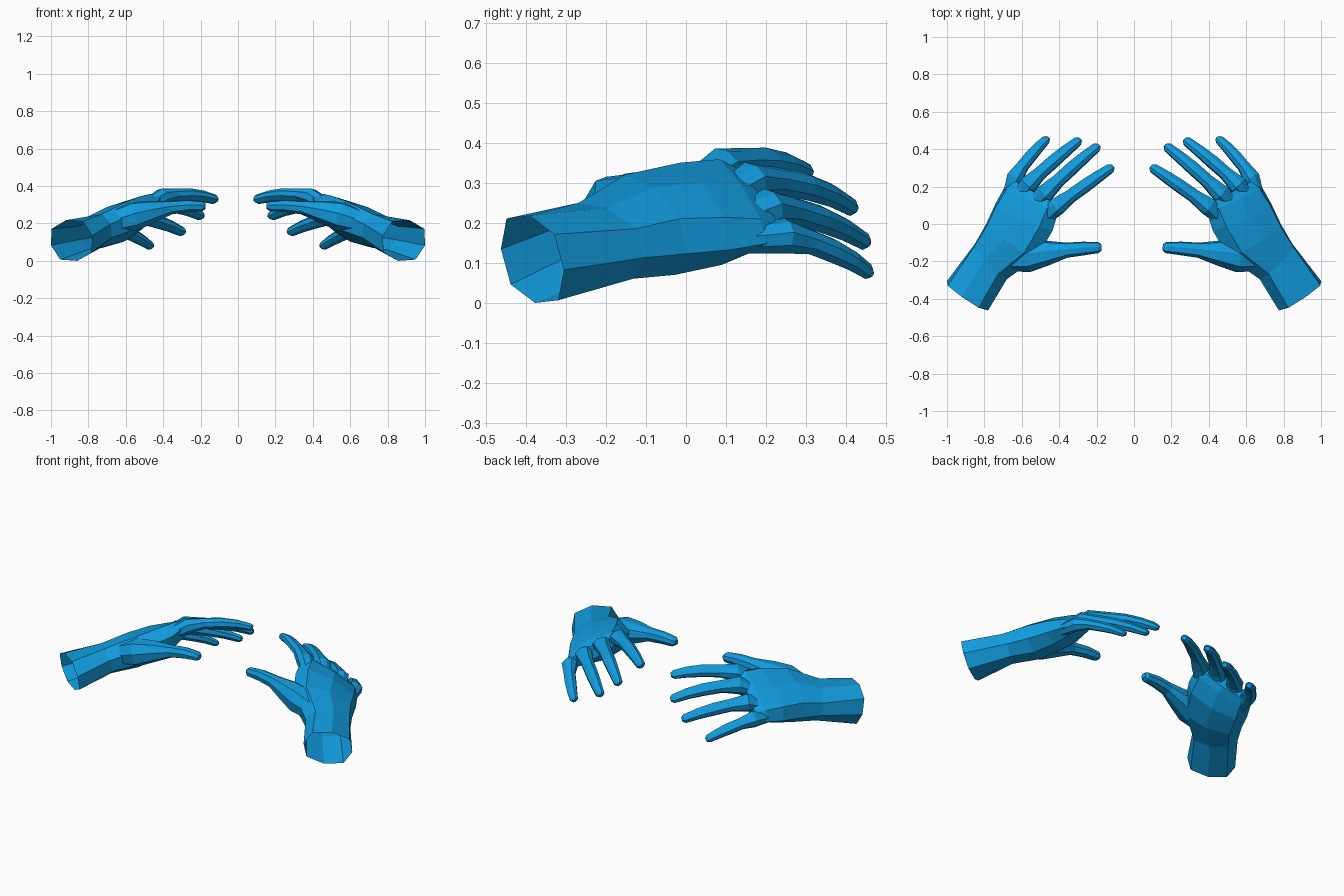
import bpy, bmesh, math
from mathutils import Vector

if "Cube" in bpy.data.objects:
    bpy.data.objects.remove(bpy.data.objects["Cube"])

blue = bpy.data.materials.new("bright blue")
blue.diffuse_color = (0.006, 0.33, 0.73, 1)
blue.use_nodes = True
blue.node_tree.nodes["Principled BSDF"].inputs["Base Color"].default_value = blue.diffuse_color

# Palm sections, wrist to knuckles: outer edge, thumb-side edge, half thickness
PALM = [((1.0, -.305, .09), (.78, -.462, .142), .113),
        ((.85, -.105, .12), (.68, -.295, .205), .09),
        ((.79, .0, .13), (.52, -.18, .275), .103),
        ((.74, .11, .14), (.435, -.035, .32), .09),
        ((.69, .20, .155), (.405, .065, .352), .06),
        ((.65, .24, .165), (.42, .11, .34), .037)]

# Digit centre lines: root, web, middle joint, tip
DIGITS = {
    "index": [(.49, .02, .30), (.41, .095, .348), (.26, .205, .36), (.125, .298, .336)],
    "middle": [(.55, .09, .265), (.475, .165, .312), (.33, .30, .298), (.20, .41, .248)],
    "ring": [(.62, .13, .21), (.565, .21, .245), (.43, .335, .217), (.30, .442, .163)],
    "little": [(.67, .14, .165), (.635, .25, .175), (.55, .365, .138), (.47, .45, .088)],
    "thumb": [(.66, -.18, .215), (.56, -.17, .245), (.36, -.14, .292), (.19, -.126, .3)],
}
# Half widths along a digit; thickness follows as a ratio
FINGER_WIDTH = (.038, .05, .037, .037, .033, .027)
THUMB_WIDTH = (.075, .088, .068, .041, .037, .03)


def ring(c, lat, nor, power):
    """Squarish eight-sided cross-section."""
    pts = []
    for k in range(8):
        u, v = math.cos(math.pi * k / 4), math.sin(math.pi * k / 4)
        pts.append(c + lat * math.copysign(abs(u) ** power, u)
                   + nor * math.copysign(abs(v) ** power, v))
    return pts


def loft(name, rings, place):
    bm = bmesh.new()
    loops = [[bm.verts.new(place(p)) for p in r] for r in rings]
    for a, b in zip(loops, loops[1:]):
        for i in range(8):
            j = (i + 1) % 8
            bm.faces.new((a[i], a[j], b[j], b[i]))
    bm.faces.new(loops[0])
    bm.faces.new(loops[-1])
    bmesh.ops.recalc_face_normals(bm, faces=bm.faces)
    me = bpy.data.meshes.new(name)
    bm.to_mesh(me)
    bm.free()
    me.materials.append(blue)
    ob = bpy.data.objects.new(name, me)
    bpy.context.collection.objects.link(ob)
    return ob


def tangent(cs, i):
    return (cs[min(i + 1, len(cs) - 1)] - cs[max(i - 1, 0)]).normalized()


def palm_rings():
    mids = [(Vector(u) + Vector(r)) / 2 for u, r, t in PALM]
    out = []
    for i, (u, r, t) in enumerate(PALM):
        lat = (Vector(r) - Vector(u)) / 2
        nor = lat.cross(tangent(mids, i)).normalized() * t
        out.append(ring(mids[i], lat, nor, 0.8))
    return out


def digit_rings(digit):
    a, b, c, d = (Vector(p) for p in DIGITS[digit])
    # smooth in-between joints
    m1 = (9 * (b + c) - a - d) / 16
    m2 = (6 * c + 3 * d - b) / 8
    cs = [a, b, m1, c, m2, d]
    thumb = digit == "thumb"
    side = Vector((0, -1, .15)) if thumb else Vector((-.29, -.15, .2))
    scale = .92 if digit == "little" else 1
    out = []
    for i, w in enumerate(THUMB_WIDTH if thumb else FINGER_WIDTH):
        axis = tangent(cs, i)
        lat = (side - axis * side.dot(axis)).normalized() * w * scale
        nor = lat.cross(axis) * (.9 if thumb else .93 - .025 * i)
        out.append(ring(cs[i], lat, nor, 0.85))
    # blunt rounded tip
    out.append(ring(d + axis * .016, lat * .55, nor * .55, 0.85))
    return out


def build_hand(name, place):
    hand = loft(name, palm_rings(), place)
    parts = []
    for digit in DIGITS:
        ob = loft(name + "_" + digit, digit_rings(digit), place)
        ob.hide_render = True
        mod = hand.modifiers.new(digit, 'BOOLEAN')
        mod.operation, mod.solver, mod.object = 'UNION', 'EXACT', ob
        parts.append(ob)
    # fuse the digits with the palm
    dg = bpy.context.evaluated_depsgraph_get()
    me = bpy.data.meshes.new_from_object(hand.evaluated_get(dg))
    hand.modifiers.clear()
    hand.data = me
    for ob in parts:
        bpy.data.objects.remove(ob)
    # open the wrist end and rest the hand on the ground
    bm = bmesh.new()
    bm.from_mesh(me)
    end = place((Vector(PALM[0][0]) + Vector(PALM[0][1])) / 2)
    caps = [f for f in bm.faces if (f.calc_center_median() - end).length < .03]
    bmesh.ops.delete(bm, geom=caps, context='FACES')
    low = min(v.co.z for v in bm.verts)
    for v in bm.verts:
        v.co.z -= low
    for f in bm.faces:
        f.smooth = False
        f.material_index = 0
    bm.to_mesh(me)
    bm.free()


build_hand("left_hand", lambda p: Vector((-p.x, p.y, p.z)))
build_hand("right_hand", lambda p: Vector((1 - (1 - p.x) * 1.025, p.y, p.z)))
